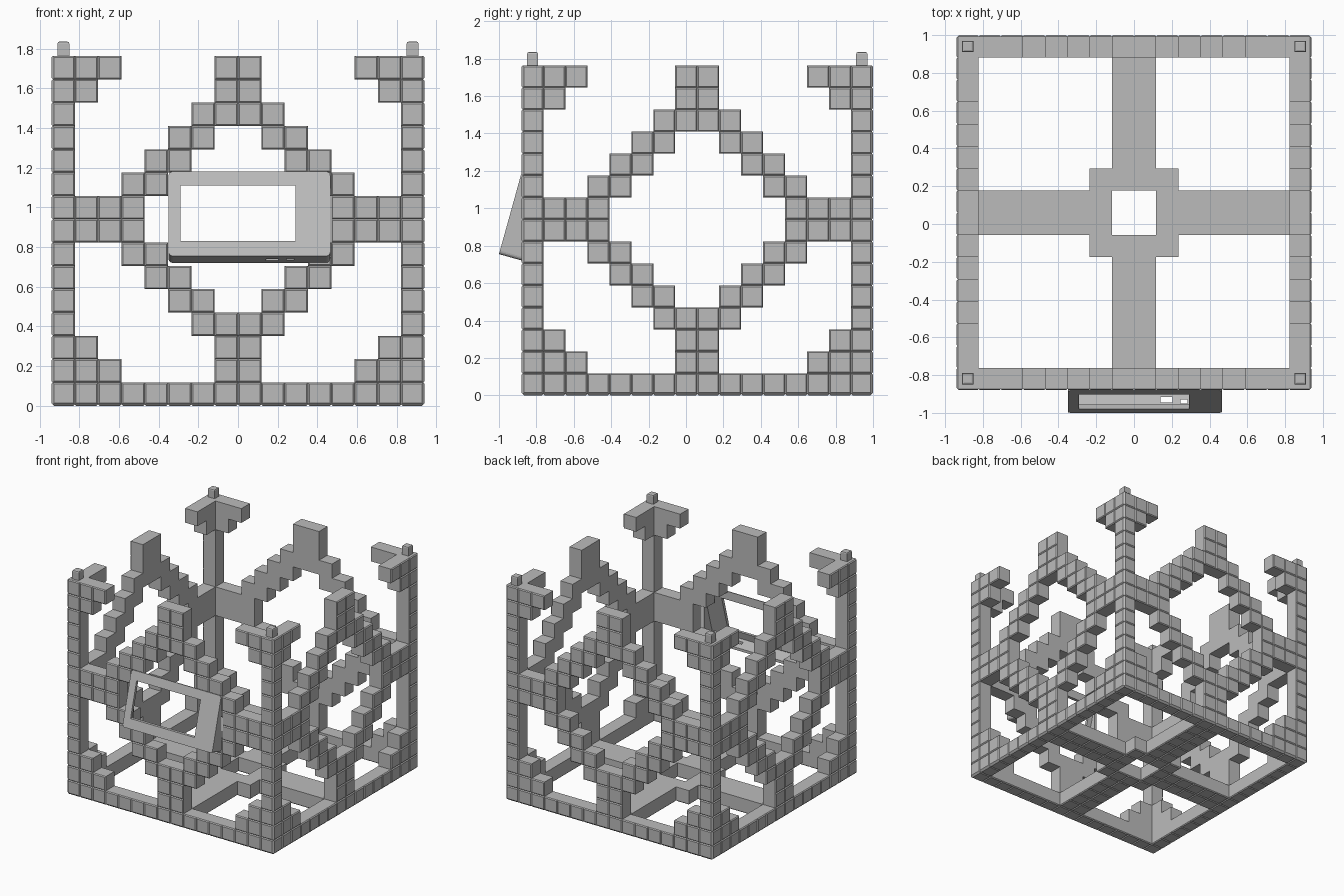
import bpy, bmesh
from mathutils import Matrix, Vector

cube = bpy.data.objects.get("Cube")
if cube:
    bpy.data.objects.remove(cube, do_unlink=True)

grey = bpy.data.materials.new("light_grey")
grey.use_nodes = True
colour = (0.5, 0.5, 0.5, 1)
grey.diffuse_color = colour
grey.node_tree.nodes["Principled BSDF"].inputs["Base Color"].default_value = colour

CELLS, ROWS = 16, 15
SIZE = 1.88 / CELLS
MID_Y = 0.06
TOP = ROWS * SIZE
GROOVE = 0.007


def make_object(name, bm):
    bmesh.ops.recalc_face_normals(bm, faces=bm.faces)
    mesh = bpy.data.meshes.new(name)
    bm.to_mesh(mesh)
    bm.free()
    obj = bpy.data.objects.new(name, mesh)
    mesh.materials.append(grey)
    bpy.context.collection.objects.link(obj)
    return obj


def box(name, lo, hi, bevel=0):
    lo, hi = Vector(lo), Vector(hi)
    bm = bmesh.new()
    bmesh.ops.create_cube(bm, size=1, matrix=Matrix.Translation((lo + hi) / 2)
                          @ Matrix.Diagonal((*(hi - lo), 1)))
    if bevel:
        edges = [e for e in bm.edges if all(v.co.z > hi.z - 0.001 for v in e.verts)]
        bmesh.ops.bevel(bm, geom=edges, offset=bevel, segments=2, affect='EDGES', profile=0.5)
    return make_object(name, bm)


def wedge(name, profile, x0, x1):
    """Prism running along x with a y-z outline."""
    bm = bmesh.new()
    face = bm.faces.new([bm.verts.new((x0, y, z)) for y, z in profile])
    out = bmesh.ops.extrude_face_region(bm, geom=[face])
    for item in out["geom"]:
        if isinstance(item, bmesh.types.BMVert):
            item.co.x = x1
    return make_object(name, bm)


# Wall pattern: filled columns per row, counted outward from the middle
PATTERN = ["01234567", "0567", "067", "017", "127", "237", "347", "4567",
           "4567", "347", "237", "127", "017", "067", "0567"]
HALF, LAST = CELLS // 2, CELLS - 1

filled = set()
for row, columns in enumerate(PATTERN):
    for c in map(int, columns):
        for i in (HALF + c, HALF - 1 - c):
            filled |= {(i, 0, row), (i, LAST, row), (0, i, row), (LAST, i, row)}

# Floor: crossing arms with a square ring around an open centre
for i in range(CELLS):
    for j in (HALF - 1, HALF):
        filled |= {(i, j, 0), (j, i, 0)}
for i in range(HALF - 2, HALF + 2):
    for j in range(HALF - 2, HALF + 2):
        filled.add((i, j, 0))
for i in (HALF - 1, HALF):
    for j in (HALF - 1, HALF):
        filled.discard((i, j, 0))

# Block frame: boundary faces of the filled cells, outer tiles raised
bm = bmesh.new()
corners, tiles = {}, []


def corner(key):
    if key not in corners:
        i, j, k = key
        x, y = ((n - HALF) * SIZE for n in (i, j))
        x += GROOVE * ((i == 0) - (i == CELLS))
        y += GROOVE * ((j == 0) - (j == CELLS))
        z = k * SIZE + GROOVE * (k == 0)
        corners[key] = bm.verts.new((x, y + MID_Y, z))
    return corners[key]


for cell in sorted(filled):
    for axis in range(3):
        for side in (0, 1):
            near = list(cell)
            near[axis] += 2 * side - 1
            if tuple(near) in filled:
                continue
            quad = []
            for a, b in ((0, 0), (1, 0), (1, 1), (0, 1)):
                key = list(cell)
                key[axis] += side
                key[(axis + 1) % 3] += a
                key[(axis + 2) % 3] += b
                quad.append(corner(tuple(key)))
            face = bm.faces.new(quad if side else quad[::-1])
            if near[axis] == -1 or (axis < 2 and near[axis] == CELLS):
                tiles.append(face)
bm.normal_update()
bmesh.ops.inset_individual(bm, faces=tiles, thickness=GROOVE, depth=GROOVE,
                           use_even_offset=True)
make_object("block_frame", bm)

# Corner pegs
for sx, side in ((-1, "right"), (1, "left")):
    for sy, end in ((-1, "front"), (1, "back")):
        x, y = sx * 0.88, MID_Y + sy * 0.88
        box(f"{end}_{side}_peg", (x - 0.03, y - 0.03, TOP - 0.01),
            (x + 0.03, y + 0.03, 1.835), 0.01)

# Tilted screen housing: hollow wedge, open at the back
housing = wedge("screen_housing", [(-1, 0.755), (-0.875, 0.72), (-0.875, 1.18),
                                   (-0.882, 1.18)], -0.35, 0.465)
bm = bmesh.new()
bm.from_mesh(housing.data)
ends = [e for e in bm.edges
        if abs(e.verts[0].co.x - e.verts[1].co.x) < 0.001
        and (all(v.co.z < 0.8 for v in e.verts) or all(v.co.z > 1.17 for v in e.verts))]
bmesh.ops.bevel(bm, geom=ends, offset=0.02, segments=4, affect='EDGES', profile=0.5)
bm.to_mesh(housing.data)
bm.free()

cutters = [
    wedge("hollow_cutter", [(-0.973, 0.769), (-0.86, 0.737), (-0.86, 1.168)], -0.33, 0.445),
    box("window_cutter", (-0.29, -1.1, 0.83), (0.29, -0.8, 1.11)),
    box("wide_port_cutter", (0.14, -0.945, 0.6), (0.205, -0.915, 0.8)),
    box("small_port_cutter", (0.245, -0.95, 0.6), (0.283, -0.93, 0.8)),
]
for cutter in cutters:
    cutter.hide_render = True
    mod = housing.modifiers.new(cutter.name, 'BOOLEAN')
    mod.operation = 'DIFFERENCE'
    mod.solver = 'EXACT'
    mod.object = cutter
bpy.context.view_layer.objects.active = housing
for mod in list(housing.modifiers):
    bpy.ops.object.modifier_apply(modifier=mod.name)
for cutter in cutters:
    bpy.data.objects.remove(cutter, do_unlink=True)
